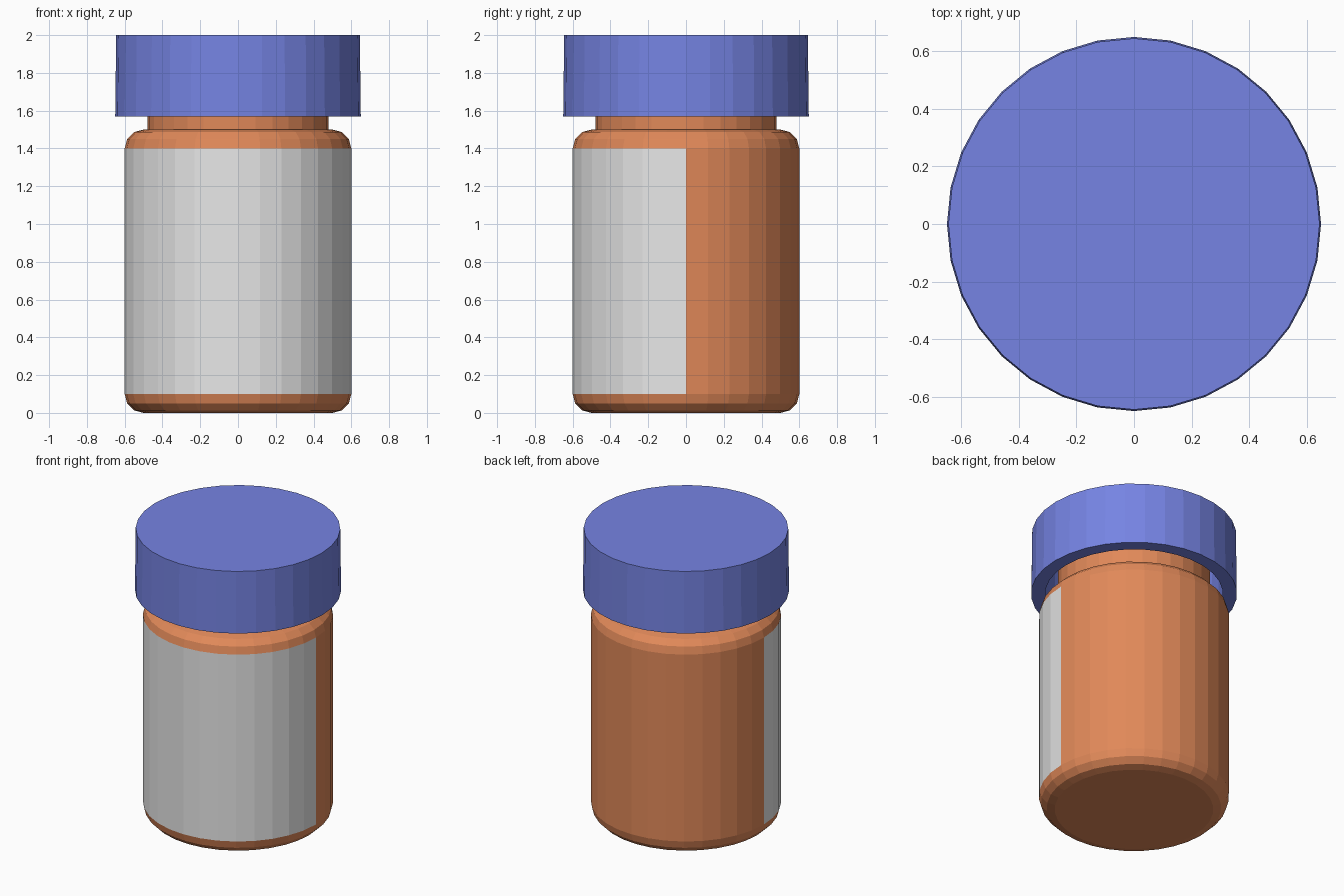
import bpy, bmesh, math

if "Cube" in bpy.data.objects:
    bpy.data.objects.remove(bpy.data.objects["Cube"])

SIDES = 32


def material(name, rgb):
    m = bpy.data.materials.new(name)
    m.diffuse_color = (*rgb, 1.0)
    m.use_nodes = True
    m.node_tree.nodes["Principled BSDF"].inputs["Base Color"].default_value = m.diffuse_color
    return m


def lathe(name, profile, mats):
    """Turn a closed-ended (radius, height) profile, listed bottom to top, round z."""
    bm = bmesh.new()
    rings = []
    for r, z in profile:
        rings.append([bm.verts.new((r * math.cos(2 * math.pi * i / SIDES),
                                    r * math.sin(2 * math.pi * i / SIDES), z))
                      for i in range(SIDES)])
    for a, b in zip(rings, rings[1:]):
        for i in range(SIDES):
            j = (i + 1) % SIDES
            bm.faces.new((a[i], a[j], b[j], b[i]))
    bm.faces.new(rings[0])
    bm.faces.new(rings[-1])
    bmesh.ops.recalc_face_normals(bm, faces=bm.faces)
    mesh = bpy.data.meshes.new(name)
    bm.to_mesh(mesh)
    bm.free()
    for m in mats:
        mesh.materials.append(m)
    obj = bpy.data.objects.new(name, mesh)
    bpy.context.collection.objects.link(obj)
    return obj


orange = material("amber_orange", (0.75, 0.25, 0.10))
white = material("label_white", (0.80, 0.80, 0.80))
blue = material("cap_blue", (0.18, 0.23, 0.77))

# Bottle: rounded base, straight wall, rounded shoulder, neck
R, B, H = 0.60, 0.10, 1.50
arc = [(R - B + B * math.sin(t), B - B * math.cos(t))
       for t in (math.radians(30 * k) for k in range(4))]
profile = arc + [(r, H - z) for r, z in reversed(arc)]
profile += [(0.48, H), (0.48, 1.89)]
bottle = lathe("bottle", profile, [orange, white])

# Label: the straight wall on the front half
for f in bottle.data.polygons:
    if f.center.y < 0 and abs(f.normal.z) < 0.01 and B < f.center.z < H - B:
        f.material_index = 1

# Cap: hollow cup, from the inner ceiling down round the rim to the top
lathe("cap", [(0.56, 1.91), (0.56, 1.57), (0.65, 1.57), (0.645, 2.0)], [blue])
